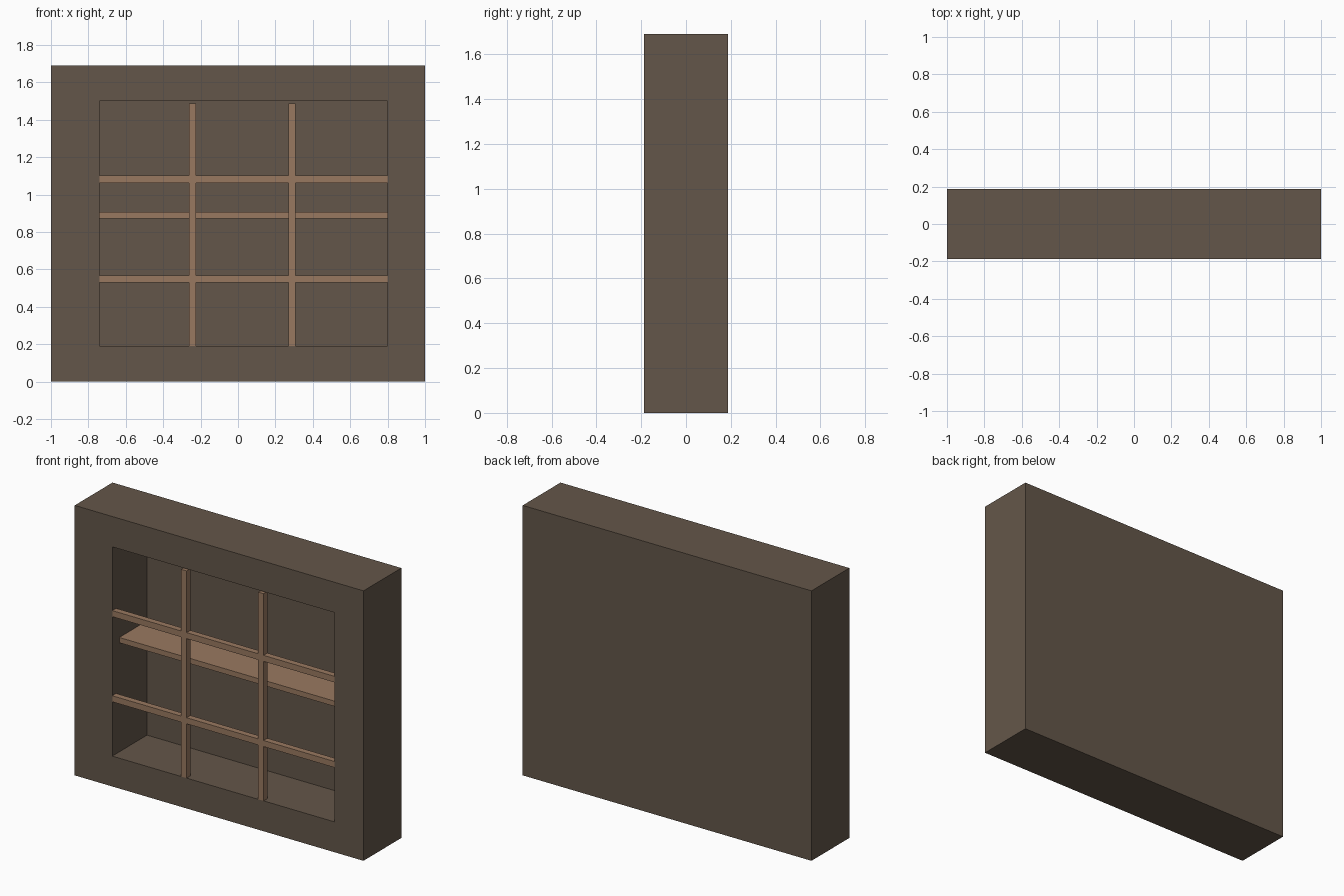
import bpy
import bmesh

if "Cube" in bpy.data.objects:
    bpy.data.objects.remove(bpy.data.objects["Cube"])


def material(name, color):
    m = bpy.data.materials.new(name)
    m.diffuse_color = (*color, 1)
    m.use_nodes = True
    m.node_tree.nodes["Principled BSDF"].inputs["Base Color"].default_value = m.diffuse_color
    return m


dark_wood = material("dark_wood", (0.127, 0.094, 0.067))
light_wood = material("light_wood", (0.318, 0.190, 0.117))


def box_bmesh(x, y, z):
    """Box spanning the given (min, max) ranges."""
    bm = bmesh.new()
    bmesh.ops.create_cube(bm, size=1)
    for v in bm.verts:
        v.co = [r[0] if c < 0 else r[1] for c, r in zip(v.co, (x, y, z))]
    return bm


def finish(bm, name, mat):
    bmesh.ops.recalc_face_normals(bm, faces=bm.faces)
    me = bpy.data.meshes.new(name)
    bm.to_mesh(me)
    bm.free()
    me.materials.append(mat)
    ob = bpy.data.objects.new(name, me)
    bpy.context.collection.objects.link(ob)
    return ob


FRONT, BACK, HEIGHT = -0.187, 0.187, 1.69
OPEN_X, OPEN_Z = (-0.74, 0.80), (0.19, 1.50)
RECESS = 0.157          # y of the inside back wall
BAR = 0.038             # thickness of the lattice bars

# Cabinet body: a block with a pocket sunk into its front
bm = box_bmesh((-1, 1), (FRONT, BACK), (0, HEIGHT))
bm.normal_update()
front = min(bm.faces, key=lambda f: f.calc_center_median().y)
bmesh.ops.inset_region(bm, faces=[front], thickness=0.2)
for v in front.verts:
    v.co.x = OPEN_X[0] if v.co.x < 0 else OPEN_X[1]
    v.co.z = OPEN_Z[0] if v.co.z < HEIGHT / 2 else OPEN_Z[1]
pocket = bmesh.ops.extrude_discrete_faces(bm, faces=[front])["faces"][0]
for v in pocket.verts:
    v.co.y = RECESS
finish(bm, "cabinet_body", dark_wood)

# Lattice across the opening, flush with the front
bar_y = (FRONT, FRONT + BAR)
for i, x in enumerate((-0.244, 0.289)):
    finish(box_bmesh((x - BAR / 2, x + BAR / 2), bar_y, (OPEN_Z[0], 1.487)),
           f"vertical_bar_{i + 1}", light_wood)
for i, z in enumerate((0.549, 1.082)):
    finish(box_bmesh(OPEN_X, bar_y, (z - BAR / 2, z + BAR / 2)),
           f"horizontal_bar_{i + 1}", light_wood)

# Shelf set back behind the lattice
finish(box_bmesh(OPEN_X, (-0.117, RECESS), (0.873, 0.906)), "shelf", light_wood)
